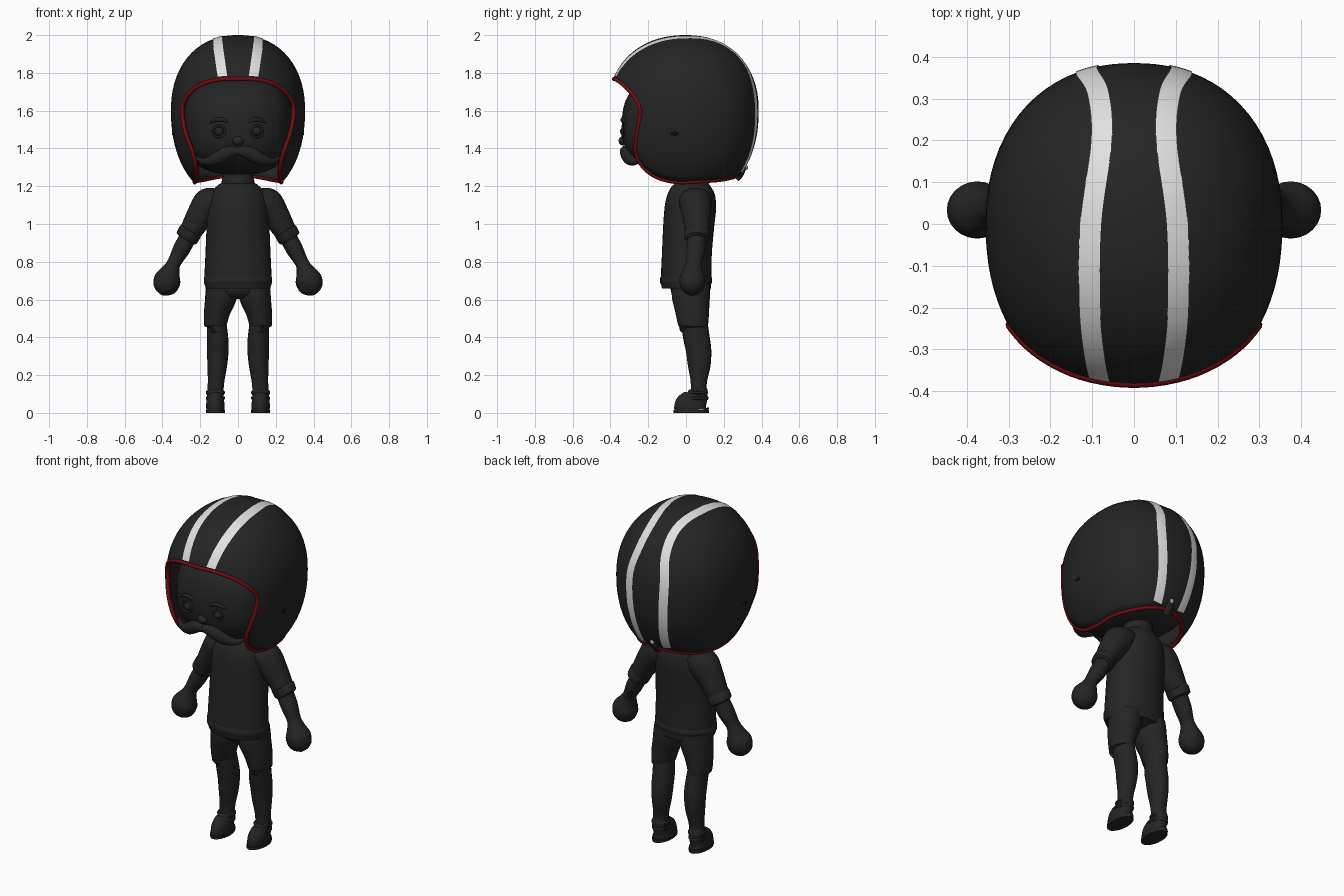
import bpy, bmesh, math
from mathutils import Vector

if "Cube" in bpy.data.objects:
    bpy.data.objects.remove(bpy.data.objects["Cube"])


def material(name, rgb, rough=0.6):
    m = bpy.data.materials.new(name)
    m.use_nodes = True
    m.diffuse_color = (*rgb, 1)
    bsdf = next(n for n in m.node_tree.nodes if n.type == "BSDF_PRINCIPLED")
    bsdf.inputs["Base Color"].default_value = (*rgb, 1)
    bsdf.inputs["Roughness"].default_value = rough
    return m


CHARCOAL = material("charcoal", (0.018, 0.018, 0.018))
RED = material("dark red", (0.17, 0.004, 0.005))
WHITE = material("stripe white", (0.75, 0.75, 0.75))
GREY = material("stud grey", (0.35, 0.35, 0.35))
BLACK = material("black", (0.004, 0.004, 0.004))


def finish(name, bm, mat, recalc=True):
    if recalc:
        bmesh.ops.recalc_face_normals(bm, faces=bm.faces[:])
    me = bpy.data.meshes.new(name)
    bm.to_mesh(me)
    bm.free()
    me.materials.append(mat)
    ob = bpy.data.objects.new(name, me)
    bpy.context.collection.objects.link(ob)
    bpy.ops.object.select_all(action="DESELECT")
    ob.select_set(True)
    bpy.context.view_layer.objects.active = ob
    bpy.ops.object.shade_smooth_by_angle(angle=math.radians(42))
    return ob


def spline(points, steps=5, closed=False):
    """Catmull-Rom curve through points of any dimension."""
    pts = [Vector(p) for p in points]
    n = len(pts)
    get = (lambda i: pts[i % n]) if closed else (lambda i: pts[max(0, min(n - 1, i))])
    out = []
    for i in range(n if closed else n - 1):
        a, b, c, d = (get(i + k) for k in (-1, 0, 1, 2))
        for s in range(steps):
            t = s / steps
            out.append((b * 2 + (c - a) * t + (a * 2 - b * 5 + c * 4 - d) * t * t
                        + (b * 3 - a - c * 3 + d) * t ** 3) * 0.5)
    return out if closed else out + [pts[-1]]


def tube(name, stations, mat=CHARCOAL, side=1, steps=5, seg=24):
    """Loft ellipses (x, y, z, radius, depth radius) along a path."""
    path = spline(stations, steps) if steps else [Vector(s) for s in stations]
    pos = [Vector((p[0] * side, p[1], p[2])) for p in path]
    bm = bmesh.new()
    rings = []
    for i, p in enumerate(path):
        t = (pos[min(i + 1, len(pos) - 1)] - pos[max(i - 1, 0)]).normalized()
        u = Vector((0, 1, 0)).cross(t).normalized()
        v = t.cross(u)
        angles = [math.tau * k / seg for k in range(seg)]
        rings.append([bm.verts.new(pos[i] + u * math.cos(a) * p[3] + v * math.sin(a) * p[4])
                      for a in angles])
    for a, b in zip(rings, rings[1:]):
        for k in range(seg):
            j = (k + 1) % seg
            bm.faces.new((a[k], a[j], b[j], b[k]))
    bm.faces.new(rings[0])
    bm.faces.new(rings[-1])
    return finish(name, bm, mat)


def on_shell(d, shape):
    """Distance-scale direction d onto a rounded shell with uneven half axes."""
    (ax, front, back, up, down), power = shape
    axes = (ax, front if d.y < 0 else back, up if d.z > 0 else down)
    return d * sum(abs(c / a) ** power for c, a in zip(d, axes)) ** (-1 / power)


def ball(name, centre, radii, mat=CHARCOAL, shape=None):
    bm = bmesh.new()
    bmesh.ops.create_uvsphere(bm, u_segments=40 if shape else 20, v_segments=24 if shape else 12, radius=1)
    for v in bm.verts:
        v.co = (on_shell(v.co, shape) if shape else v.co * Vector.Fill(3, 1) * 1 and
                Vector(c * r for c, r in zip(v.co, radii))) + Vector(centre)
    return finish(name, bm, mat)


# Helmet shell, swept from the crown down to its rim
HELMET = ((0.355, 0.415, 0.385, 0.4, 0.48), 2.2)
C = Vector((0, 0, 1.6))
half = [(0, -.385, 1.77), (.1, -.37, 1.765), (.2, -.33, 1.735), (.27, -.28, 1.68),
        (.295, -.245, 1.62), (.29, -.245, 1.55), (.275, -.27, 1.45), (.255, -.28, 1.37),
        (.24, -.25, 1.29), (.235, -.17, 1.23), (.235, -.05, 1.21), (.23, .08, 1.22),
        (.18, .18, 1.24), (.1, .25, 1.26), (0, .28, 1.265)]
loop = half + [(-x, y, z) for x, y, z in half[-2:0:-1]]
rim = [on_shell(p - C, HELMET) for p in spline(loop, 4, True)]
bm = bmesh.new()
ROWS, n = 26, len(rim)
grid = []
for i, p in enumerate(rim):
    start = math.tau * i / n
    end = math.atan2(p.x, -p.y) % math.tau
    polar = p.normalized().angle(Vector((0, 0, 1)))
    column = []
    for r in range(1, ROWS + 1):
        t = r / ROWS
        az = start + (end - start) * t * t
        d = Vector((math.sin(az) * math.sin(polar * t), -math.cos(az) * math.sin(polar * t),
                    math.cos(polar * t)))
        column.append(bm.verts.new(C + on_shell(d, HELMET)))
    grid.append(column)
crown = bm.verts.new(C + Vector((0, 0, 0.4)))
for a, b in zip(grid, grid[1:] + grid[:1]):
    bm.faces.new((crown, a[0], b[0]))
    for r in range(ROWS - 1):
        bm.faces.new((a[r], a[r + 1], b[r + 1], b[r]))
helmet = finish("helmet_shell", bm, CHARCOAL, recalc=False)
solid = helmet.modifiers.new("thickness", "SOLIDIFY")
solid.thickness = 0.02
solid.offset = -1

# Red edging around the helmet rim
curve = bpy.data.curves.new("helmet_edging", "CURVE")
curve.dimensions = "3D"
curve.bevel_depth = 0.011
curve.bevel_resolution = 3
line = curve.splines.new("POLY")
line.points.add(n - 1)
for pt, p in zip(line.points, rim):
    pt.co = (*(C + p * 0.99), 1)
line.use_cyclic_u = True
curve.materials.append(RED)
bpy.context.collection.objects.link(bpy.data.objects.new("helmet_edging", curve))

# Two curved stripes laid over the shell: (angle from the back, distance from the middle)
stripe = spline([(154, .082), (140, .094), (120, .105), (90, .103), (60, .077), (38, .085),
                 (15, .112), (-15, .105), (-48, .08)], 8)
for side, label in ((1, "left"), (-1, "right")):
    bm = bmesh.new()
    rows = []
    for deg, mid in stripe:
        a = math.radians(deg)
        base = on_shell(Vector((0, math.cos(a), math.sin(a))), HELMET)
        row = []
        for k in range(5):
            x = mid + (k / 4 - 0.5) * 0.05
            p = base * (1 - (x / HELMET[0][0]) ** HELMET[1]) ** (1 / HELMET[1])
            p.x = x * side
            row.append(bm.verts.new(C + p * 1.008))
        rows.append(row)
    for a, b in zip(rows, rows[1:]):
        for k in range(4):
            quad = (a[k], a[k + 1], b[k + 1], b[k])
            bm.faces.new(quad if side < 0 else quad[::-1])
    bm.normal_update()
    if sum(f.normal.z for f in bm.faces) < 0:
        bmesh.ops.reverse_faces(bm, faces=bm.faces[:])
    finish(label + "_stripe", bm, WHITE, recalc=False)

# Helmet fittings: side dimples and the rear strap with its stud
for side, label in ((1, "left"), (-1, "right")):
    p = C + on_shell(Vector((.34 * side, -.06, -.12)), HELMET)
    ball(label + "_dimple", p, (.005, .022, .009), BLACK)
tube("rear_strap", [(0, .27, 1.235, .022, .012), (0, .295, 1.265, .022, .012),
                    (0, .312, 1.31, .02, .01)], steps=3)
ball("rear_stud", (0, .317, 1.3), (.014, .012, .014), GREY)

# Head and neck
ball("head", (0, 0, 1.52), None, shape=((.29, .34, .3, .28, .26), 2.6))
tube("neck", [(0, .03, 1.15, .08, .08), (0, .03, 1.32, .08, .08)], steps=0)
tube("collar", [(0, .03, 1.19, .088, .085), (0, .03, 1.21, .09, .087), (0, .03, 1.245, .082, .08)], steps=3)
ball("nose", (0, -.335, 1.44), (.03, .022, .024))

# Torso and shirt hem
tube("torso", [(0, 0, .66, .17, .125), (0, 0, .7, .178, .133), (0, .005, .85, .172, .132),
               (0, .015, 1, .166, .135), (0, .025, 1.1, .162, .135), (0, .033, 1.17, .138, .12),
               (0, .037, 1.21, .1, .09), (0, .037, 1.23, .06, .06)], seg=36)
tube("shirt_hem", [(0, 0, .68, .176, .132), (0, 0, .69, .181, .137), (0, 0, .715, .181, .137),
                   (0, 0, .725, .174, .13)], steps=0, seg=36)
tube("shorts_waist", [(0, .025, .7, .165, .105), (0, .025, .645, .168, .104), (0, .03, .62, .1, .06)],
     steps=3, seg=36)

for side, label in ((1, "left"), (-1, "right")):
    # Face details
    ball(label + "_eye", (.1 * side, -.327, 1.49), (.024, .022, .024))
    tube(label + "_eyebrow", [(.055, -.335, 1.537, .004, .005), (.08, -.337, 1.552, .011, .01),
                              (.115, -.333, 1.552, .01, .01), (.15, -.322, 1.533, .003, .004)],
         side=side, seg=12)
    bpy.ops.mesh.primitive_torus_add(major_radius=.031, minor_radius=.006, major_segments=24,
                                     minor_segments=8, location=(.1 * side, -.335, 1.49),
                                     rotation=(math.pi / 2, 0, 0))
    lid = bpy.context.object
    lid.name = label + "_eyelid"
    lid.data.materials.append(CHARCOAL)
    bpy.ops.object.shade_smooth_by_angle(angle=math.radians(60))
    tube(label + "_moustache", [(0, -.325, 1.385, .02, .018), (.05, -.322, 1.38, .034, .028),
                                (.11, -.305, 1.348, .034, .028), (.17, -.275, 1.33, .02, .02),
                                (.205, -.25, 1.34, .011, .012), (.235, -.235, 1.365, .002, .002)],
         side=side, seg=16)

    # Sleeve, cuff, forearm and mitten hand
    tube(label + "_sleeve", [(.1, .045, 1.14, .055, .08), (.15, .05, 1.11, .085, .085),
                             (.2, .055, 1.045, .073, .075), (.265, .06, .935, .055, .06)], side=side)
    tube(label + "_cuff", [(.249, .06, .965, .056, .062), (.253, .06, .959, .063, .068),
                           (.272, .058, .925, .061, .066), (.277, .058, .917, .05, .056)],
         side=side, steps=0)
    tube(label + "_forearm", [(.26, .058, .94, .045, .05), (.3, .052, .865, .045, .05),
                              (.338, .042, .795, .036, .042), (.355, .038, .755, .048, .052),
                              (.372, .034, .71, .07, .068), (.385, .033, .665, .065, .062),
                              (.393, .033, .637, .042, .04), (.397, .033, .622, .008, .008)], side=side)

    # Shorts leg, bare leg and shoe
    tube(label + "_shorts_leg", [(.085, .025, .69, .08, .1), (.09, .026, .62, .084, .101),
                                 (.11, .033, .54, .07, .09), (.12, .038, .47, .06, .08),
                                 (.12, .038, .463, .056, .075)], side=side)
    tube(label + "_leg", [(.115, .04, .5, .05, .07), (.108, .055, .4, .056, .07),
                          (.107, .067, .33, .057, .067), (.11, .07, .25, .052, .06),
                          (.116, .068, .17, .044, .044), (.12, .066, .1, .042, .04)], side=side)
    tube(label + "_shoe", [(.12, .03, .014, .047, .09), (.12, .03, .035, .049, .091),
                           (.12, .042, .06, .047, .078), (.12, .058, .085, .044, .058),
                           (.12, .066, .115, .046, .05), (.12, .066, .12, .04, .045)], side=side)
    tube(label + "_sole", [(.12, .028, 0, .05, .094), (.12, .028, .016, .051, .095)], side=side, steps=0)
    for z, y, depth in ((.078, .054, .064), (.108, .064, .052)):
        tube(label + "_shoe_strap", [(.12, y, z - .01, .045, depth - .004), (.12, y, z - .005, .05, depth),
                                     (.12, y, z + .005, .05, depth), (.12, y, z + .01, .045, depth - .004)],
             side=side, steps=0)
